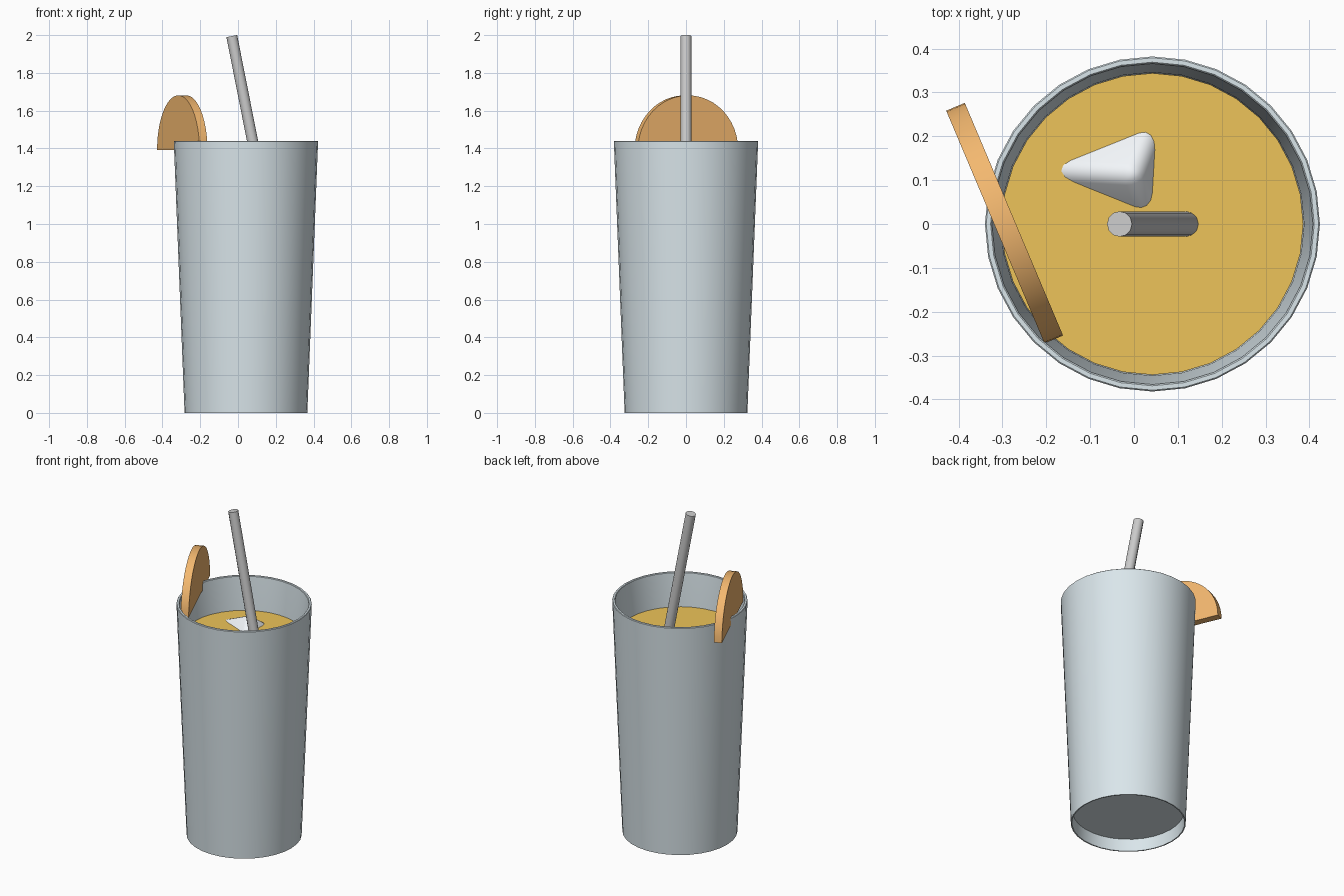
import bpy, bmesh, math
from mathutils import Vector, Matrix

if "Cube" in bpy.data.objects:
    bpy.data.objects.remove(bpy.data.objects["Cube"])

CX = 0.042          # glass axis in x
LEVEL = 1.235       # liquid surface


def finish(name, bm, color=None, angle=35):
    bmesh.ops.recalc_face_normals(bm, faces=bm.faces)
    mesh = bpy.data.meshes.new(name)
    bm.to_mesh(mesh)
    bm.free()
    obj = bpy.data.objects.new(name, mesh)
    bpy.context.collection.objects.link(obj)
    if color:
        mat = bpy.data.materials.new(name + "_color")
        mat.diffuse_color = (*color, 1)
        mat.use_nodes = True
        mat.node_tree.nodes["Principled BSDF"].inputs["Base Color"].default_value = mat.diffuse_color
        mesh.materials.append(mat)
    bpy.ops.object.select_all(action='DESELECT')
    obj.select_set(True)
    bpy.context.view_layer.objects.active = obj
    bpy.ops.object.shade_smooth_by_angle(angle=math.radians(angle))
    return obj


def lathe(profile, sides):
    """Stack rings of (radius, z) and cap both ends."""
    bm = bmesh.new()
    rings = []
    for r, z in profile:
        rings.append([bm.verts.new((CX + r * math.cos(2 * math.pi * i / sides),
                                    r * math.sin(2 * math.pi * i / sides), z))
                      for i in range(sides)])
    for a, b in zip(rings, rings[1:]):
        for i in range(sides):
            j = (i + 1) % sides
            bm.faces.new((a[i], a[j], b[j], b[i]))
    bm.faces.new(rings[0])
    bm.faces.new(rings[-1])
    return bm


# Tapered glass with a recessed underside and hollow inside
finish("glass", lathe([(0.314, 0.075), (0.318, 0.0), (0.325, 0.0), (0.382, 1.437),
                       (0.379, 1.44), (0.369, 1.44), (0.366, 1.437),
                       (0.346, LEVEL - 0.02), (0.305, 0.11)], 32),
       (0.70, 0.79, 0.83))

# Juice filling the glass
finish("juice", lathe([(0.303, 0.115), (0.344, LEVEL)], 32), (0.85, 0.55, 0.10))

# Leaning straw
top, bottom = Vector((-0.033, 0, 1.995)), Vector((0.338, 0, 0.12))
axis = top - bottom
bm = bmesh.new()
bmesh.ops.create_cone(bm, cap_ends=True, segments=12, radius1=0.029, radius2=0.029,
                      depth=axis.length)
bm.transform(Matrix.Translation((top + bottom) / 2)
             @ axis.to_track_quat('Z', 'Y').to_matrix().to_4x4())
finish("straw", bm)

# Ice cube floating with one rounded corner above the juice
corner = Vector((0.005, 0.11, LEVEL + 0.09))
e1 = Vector((-0.175, 0.01, -0.076)).normalized()
e2 = Vector((0.03, 0.09, -0.074))
e2 = (e2 - e1 * e2.dot(e1)).normalized()
e3 = e1.cross(e2)
if e3.z > 0:
    e3.negate()
size = 0.25
bm = bmesh.new()
bmesh.ops.create_cube(bm, size=size)
bmesh.ops.bevel(bm, geom=bm.edges[:], offset=0.035, segments=4, profile=0.5, affect='EDGES')
rot = Matrix((e1, e2, e3)).transposed().to_4x4()
bm.transform(Matrix.Translation(corner + (e1 + e2 + e3) * size / 2) @ rot)
finish("ice_cube", bm, (0.90, 0.93, 0.96))

# Half-round fruit slice on the rim
radius, thick, steps = 0.288, 0.046, 24
bm = bmesh.new()
arc = [bm.verts.new((radius * math.cos(math.pi * i / steps), -thick / 2,
                     radius * math.sin(math.pi * i / steps))) for i in range(steps + 1)]
face = bm.faces.new(arc)
ext = bmesh.ops.extrude_face_region(bm, geom=[face])
bmesh.ops.translate(bm, vec=(0, thick, 0),
                    verts=[g for g in ext["geom"] if isinstance(g, bmesh.types.BMVert)])
bm.transform(Matrix.Translation((-0.295, 0.002, 1.393))
             @ Matrix.Rotation(math.radians(-67.1), 4, 'Z'))
finish("fruit_slice", bm, (0.90, 0.48, 0.16))
